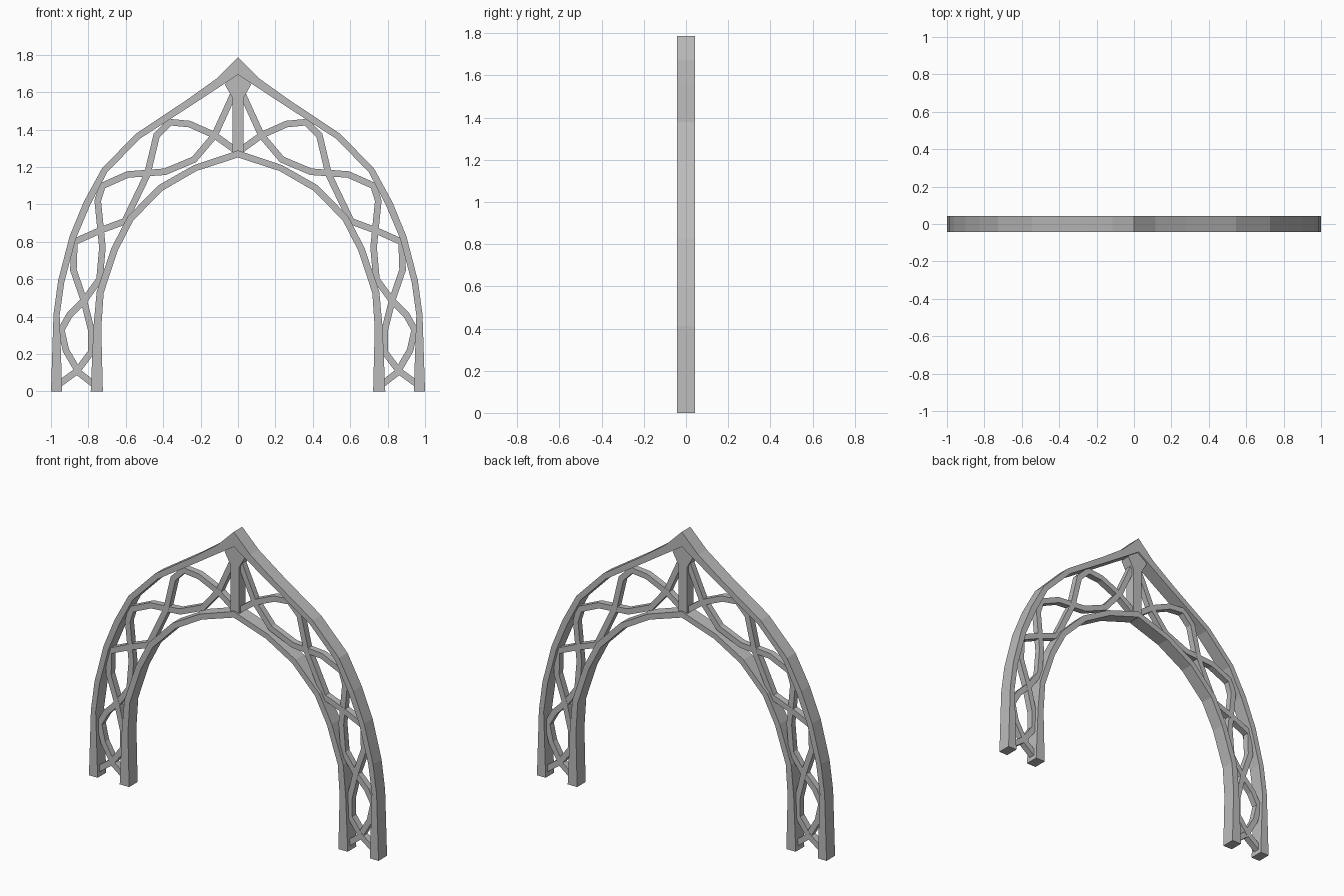
import bpy
import bmesh
from mathutils import Vector

cube = bpy.data.objects.get("Cube")
if cube:
    bpy.data.objects.remove(cube, do_unlink=True)

stone = bpy.data.materials.new("pale grey")
stone.use_nodes = True
GREY = (0.5, 0.5, 0.5, 1)
stone.diffuse_color = GREY
stone.node_tree.nodes["Principled BSDF"].inputs["Base Color"].default_value = GREY


def make_object(name, bm):
    bmesh.ops.recalc_face_normals(bm, faces=bm.faces)
    mesh = bpy.data.meshes.new(name)
    bm.to_mesh(mesh)
    bm.free()
    mesh.materials.append(stone)
    obj = bpy.data.objects.new(name, mesh)
    bpy.context.collection.objects.link(obj)
    return obj


def bar(name, path, depth):
    """Sweep a rectangular bar along (x, z, width) points with mitred joints."""
    bm = bmesh.new()
    pts = [Vector(p[:2]) for p in path]
    rings = []
    for i, (x, z, width) in enumerate(path):
        before = (pts[i] - pts[i - 1]).normalized() if i else None
        after = (pts[i + 1] - pts[i]).normalized() if i < len(pts) - 1 else None
        before, after = before or after, after or before
        tangent = (before + after).normalized()
        normal = Vector((-tangent.y, tangent.x))
        half = normal * width / 2 / max(tangent.dot(after), 0.5)
        rings.append([bm.verts.new((x + s * half.x, y * depth / 2, z + s * half.y))
                      for s, y in ((-1, -1), (1, -1), (1, 1), (-1, 1))])
    for a, b in zip(rings, rings[1:]):
        for k in range(4):
            n = (k + 1) % 4
            bm.faces.new((a[k], a[n], b[n], b[k]))
    bm.faces.new(rings[0])
    bm.faces.new(rings[-1])
    return make_object(name, bm)


def mirrored(path):
    return path + [(-x, z, w) for x, z, w in reversed(path[:-1])]


# Main ribs, left foot to right foot through the apex
outer = [(-.97, 0, .06), (-.97, .41, .033), (-.945, .59, .034), (-.883, .825, .036),
         (-.808, 1.005, .038), (-.713, 1.183, .034), (-.535, 1.365, .034),
         (-.268, 1.54, .038), (-.1, 1.655, .046), (0, 1.74, .07)]
inner = [(-.755, 0, .065), (-.752, .34, .042), (-.737, .53, .038), (-.66, .76, .036),
         (-.575, .925, .036), (-.415, 1.088, .036), (-.228, 1.195, .034), (0, 1.27, .036)]
bar("outer_rib", mirrored(outer), .084)
bar("inner_rib", mirrored(inner), .084)

# Two wavy braces that cross each other between the ribs, on both sides
wave_a = [(-.97, .03), (-.86, .11), (-.785, .21), (-.785, .33), (-.825, .49),
          (-.88, .65), (-.875, .8), (-.74, .86), (-.605, .91), (-.485, 1.16),
          (-.435, 1.37), (-.365, 1.44), (-.26, 1.43), (-.125, 1.37), (0, 1.28)]
wave_b = [(-.76, .03), (-.85, .1), (-.92, .22), (-.945, .33), (-.9, .41),
          (-.82, .49), (-.74, .6), (-.725, .77), (-.75, 1.02), (-.725, 1.1),
          (-.59, 1.16), (-.39, 1.175), (-.235, 1.24), (-.125, 1.37), (-.02, 1.6)]
for name, wave, depth in (("brace_a", wave_a, .04), ("brace_b", wave_b, .038)):
    for side, sign in (("right", 1), ("left", -1)):
        bar(f"{name}_{side}", [(sign * x, z, .035) for x, z in wave], depth)

# King post with a flared head under the apex
bar("king_post", [(0, 1.26, .06), (0, 1.57, .06), (0, 1.64, .14), (0, 1.7, .06)], .064)
